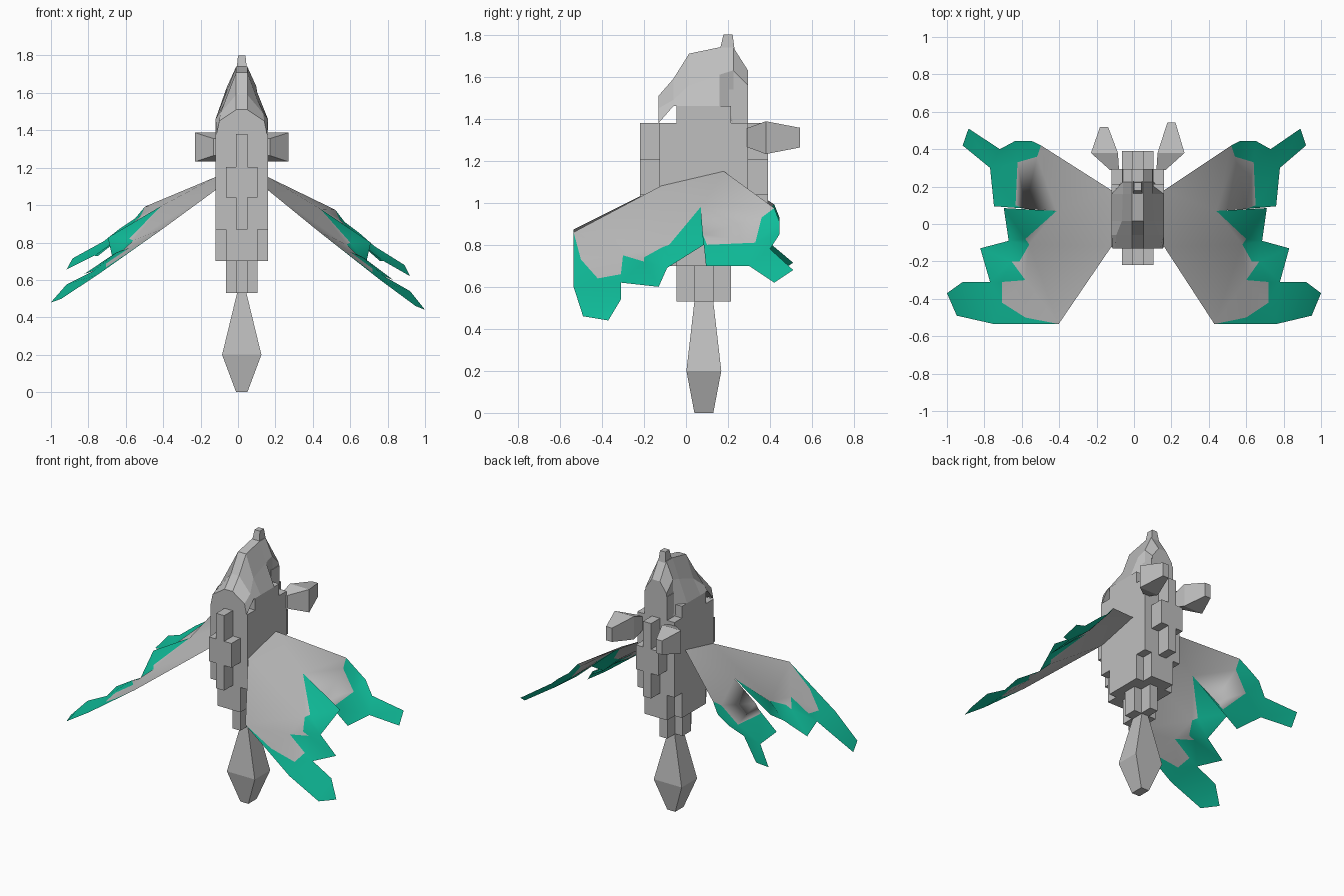
import bpy, bmesh
from mathutils import Vector

cube = bpy.data.objects.get("Cube")
if cube:
    bpy.data.objects.remove(cube, do_unlink=True)

CX, CY = 0.02, 0.085     # body axis


def material(name, rgb):
    m = bpy.data.materials.new(name)
    m.use_nodes = True
    m.diffuse_color = (*rgb, 1)
    m.node_tree.nodes["Principled BSDF"].inputs["Base Color"].default_value = (*rgb, 1)
    return m


GREY = material("stone grey", (0.52, 0.52, 0.52))
TEAL = material("teal", (0.005, 0.52, 0.33))


def finish(name, bm, mats=(GREY,), solid=True):
    if solid:
        bmesh.ops.recalc_face_normals(bm, faces=bm.faces)
    me = bpy.data.meshes.new(name)
    bm.to_mesh(me)
    bm.free()
    for m in mats:
        me.materials.append(m)
    ob = bpy.data.objects.new(name, me)
    bpy.context.collection.objects.link(ob)
    return ob


def loft(name, rings):
    """Skin closed rings of equal size and cap both ends."""
    bm = bmesh.new()
    loops = [[bm.verts.new(p) for p in ring] for ring in rings]
    for a, b in zip(loops, loops[1:]):
        for i in range(len(a)):
            j = (i + 1) % len(a)
            bm.faces.new((a[i], a[j], b[j], b[i]))
    bm.faces.new(loops[0])
    bm.faces.new(loops[-1])
    return finish(name, bm)


def level(z, hx, hy, cx=CX, cy=CY):
    return [(cx + sx * hx, cy + sy * hy, z) for sx, sy in ((-1, -1), (1, -1), (1, 1), (-1, 1))]


def block(name, hx, hy, z0, z1, cy=CY):
    return loft(name, [level(z0, hx, hy, cy=cy), level(z1, hx, hy, cy=cy)])


# Stepped body, widest in the middle with plus-shaped steps below
T, S, W, D = 0.03, 0.085, 0.14, 0.21
block("torso", W, D, 0.87, 1.38)
block("lower_torso_wide", W, 0.13, 0.70, 0.87)
block("lower_torso_deep", S, D, 0.70, 0.87)
block("hip_wide", S, 0.045, 0.53, 0.70)
block("hip_deep", T, 0.13, 0.53, 0.70)
block("shoulders", W, 0.13, 1.38, 1.46)
block("neck_back_post", S, 0.045, 1.38, 1.54, cy=0.25)

# Raised cross on chest and back
for side, y in (("chest", -0.17), ("back", 0.34)):
    block(side + "_column", T, 0.05, 0.87, 1.38, cy=y)
    block(side + "_crossbar", S, 0.05, 1.04, 1.205, cy=y)

# Tapered tail spike
loft("tail", [level(0, 0.03, 0.045), level(0.2, 0.105, 0.083), level(0.53, 0.025, 0.045)])

# Faceted head: y, base half width, cheek half width, cheek z, ridge z
head = []
for y, hb, hc, zc, zr in ((-0.13, 0.135, 0.12, 1.45, 1.51), (-0.06, 0.14, 0.115, 1.49, 1.59),
                          (0.015, 0.14, 0.085, 1.56, 1.71), (0.16, 0.14, 0.08, 1.61, 1.74),
                          (0.225, 0.085, 0.08, 1.63, 1.74), (0.295, 0.085, 0.08, 1.56, 1.63)):
    zb = 1.46 if -0.1 < y < 0.2 else 1.38
    head.append([(CX + x, y, z) for x, z in
                 ((-hb, zb), (-hc, zc), (-T, zr), (T, zr), (hc, zc), (hb, zb))])
loft("head", head)
loft("crest", [level(1.70, 0.03, 0.04, cy=0.195), level(1.80, 0.02, 0.022, cy=0.2)])


# Arms: short frustums flaring then tapering to the back
def arm_ring(x, y, hx, hz):
    return [(x + sx * hx, y, 1.31 + sz * hz) for sx, sz in ((-1, -1), (1, -1), (1, 1), (-1, 1))]


for name, s in (("left", 1), ("right", -1)):
    loft(name + "_arm", [arm_ring(CX + s * 0.125, 0.29, 0.025, 0.045),
                         arm_ring(CX + s * 0.178, 0.38, 0.072, 0.078),
                         arm_ring(CX + s * 0.18, 0.53 + s * 0.012, 0.022, 0.047)])

# Wings: grey membrane with a ragged teal margin, in front and back lobes
ROOT_F, ROOT_B, NOTCH = (0.16, -0.12, 1.08), (0.16, 0.18, 1.15), (0.44, 0.07, 0.98)
TIP_B, TIP_F = (0.52, 0.42, 0.975), (0.43, -0.535, 0.86)
INNER_B = [(0.54, 0.36, 0.93), (0.64, 0.33, 0.81), (0.65, 0.1, 0.8), (0.6, 0.08, 0.85)]
INNER_F = [(0.6, -0.08, 0.8), (0.58, -0.11, 0.79), (0.63, -0.2, 0.74), (0.67, -0.2, 0.72),
           (0.6, -0.3, 0.75), (0.72, -0.31, 0.66), (0.72, -0.42, 0.64), (0.6, -0.5, 0.73)]
OUTER_B = [(0.57, 0.445, 0.91), (0.65, 0.445, 0.85), (0.73, 0.4, 0.78), (0.89, 0.51, 0.68),
           (0.92, 0.42, 0.62), (0.78, 0.3, 0.7), (0.76, 0.095, 0.7)]
OUTER_F = [(0.71, 0.085, 0.8), (0.685, -0.09, 0.69), (0.83, -0.13, 0.6), (0.78, -0.31, 0.62),
           (0.92, -0.31, 0.54), (1.0, -0.37, 0.44), (0.95, -0.49, 0.46), (0.76, -0.535, 0.6)]
PANELS = [([ROOT_B, TIP_B] + INNER_B + [NOTCH], 0),
          ([ROOT_F, ROOT_B, NOTCH] + INNER_F + [TIP_F], 0),
          ([TIP_B] + OUTER_B + [NOTCH] + INNER_B[::-1], 1),
          ([NOTCH] + OUTER_F + [TIP_F] + INNER_F[::-1], 1)]


def to_right(p):
    """Mirror a wing point; the right wing is slightly longer and flatter."""
    t = (p[0] - 0.16) / 0.84
    return (-0.12 - 0.88 * t, p[1], p[2] + 0.04 * t)


for name, place in (("left", lambda p: p), ("right", to_right)):
    bm = bmesh.new()
    verts = {}
    for points, colour in PANELS:
        for p in points:
            if p not in verts:
                verts[p] = bm.verts.new(place(p))
        f = bm.faces.new([verts[p] for p in points])
        f.material_index = colour
        f.normal_update()
        if f.normal.z < 0:
            f.normal_flip()
    bmesh.ops.triangulate(bm, faces=bm.faces[:], ngon_method='BEAUTY')
    for f in bm.faces:
        f.smooth = True
    finish(name + "_wing", bm, (GREY, TEAL), solid=False)
